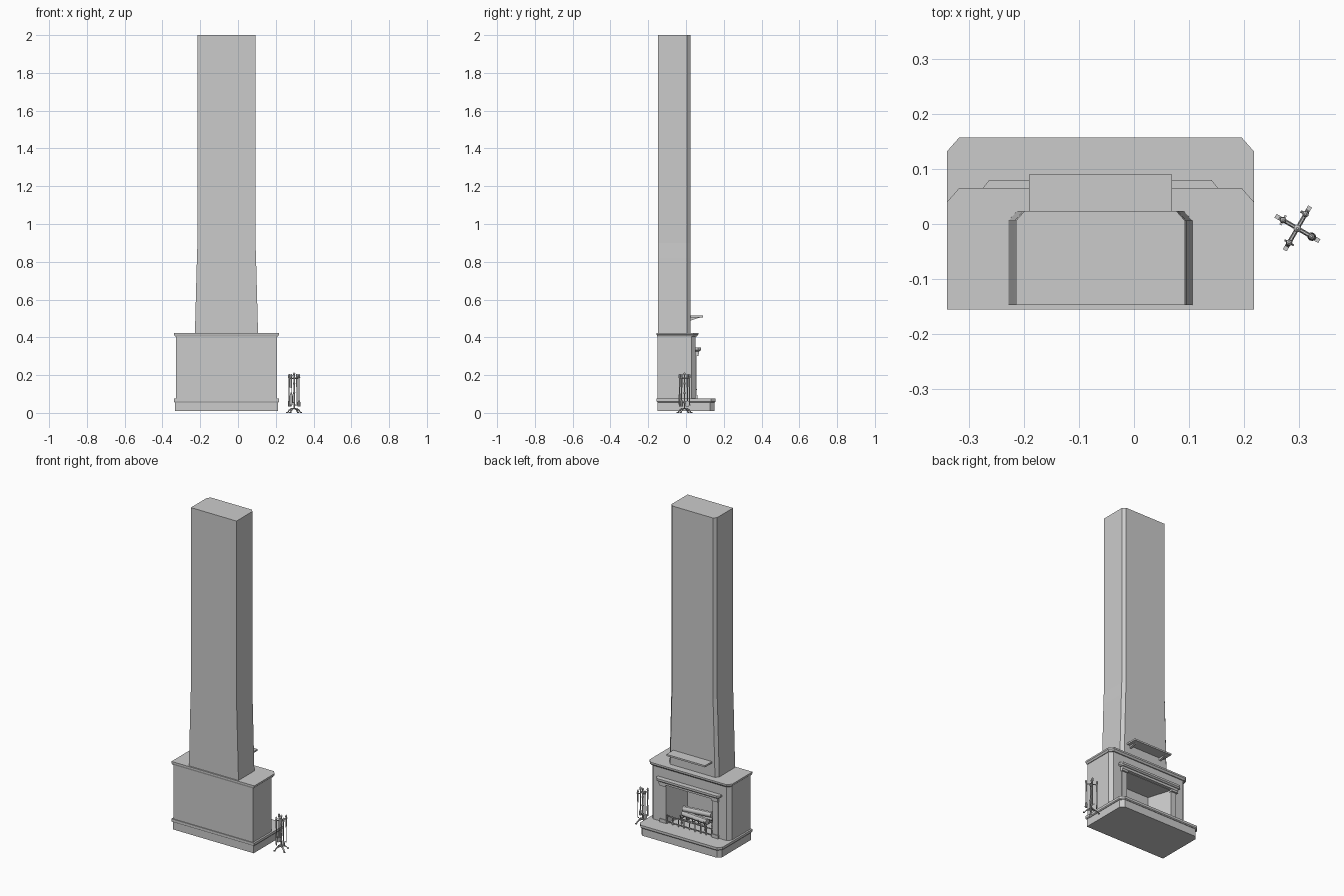
import bpy, bmesh
from math import cos, sin, radians, pi
from mathutils import Vector

if "Cube" in bpy.data.objects:
    bpy.data.objects.remove(bpy.data.objects["Cube"])

CX = -0.061  # centre line of the fireplace; its opening faces +y


def mesh(name, bm):
    bmesh.ops.recalc_face_normals(bm, faces=bm.faces[:])
    me = bpy.data.meshes.new(name)
    bm.to_mesh(me)
    bm.free()
    ob = bpy.data.objects.new(name, me)
    bpy.context.collection.objects.link(ob)
    return ob


def loft(name, rings):
    """Skin a stack of matching rings of 3D points and cap both ends."""
    bm = bmesh.new()
    vs = [[bm.verts.new(p) for p in r] for r in rings]
    n = len(rings[0])
    for a, b in zip(vs, vs[1:]):
        for i in range(n):
            bm.faces.new((a[i], a[(i + 1) % n], b[(i + 1) % n], b[i]))
    bm.faces.new(vs[0])
    bm.faces.new(vs[-1])
    return mesh(name, bm)


def plan(half, y0, y1, cx, cy, z):
    """Rectangle with its two +y corners cut off."""
    pts = [(-half, y0), (half, y0), (half, y1 - cy), (half - cx, y1),
           (cx - half, y1), (-half, y1 - cy)]
    return [(CX + x, y, z) for x, y in pts]


def prism(name, pts, z0, z1):
    return loft(name, [[(x, y, z) for x, y in pts] for z in (z0, z1)])


def box(name, x0, x1, y0, y1, z0, z1):
    return prism(name, [(x0, y0), (x1, y0), (x1, y1), (x0, y1)], z0, z1)


def rod(name, path, r, sides=8):
    """Round bar along a path; r is one radius or one per point."""
    path = [Vector(p) for p in path]
    rs = r if isinstance(r, (list, tuple)) else [r] * len(path)
    t0 = (path[-1] - path[0]).normalized()
    ref = Vector((0, 0, 1)) if abs(t0.z) < 0.8 else Vector((sin(radians(30)), cos(radians(30)), 0))
    rings = []
    for i, p in enumerate(path):
        t = (path[min(i + 1, len(path) - 1)] - path[max(i - 1, 0)]).normalized()
        u = t.cross(ref).normalized()
        v = t.cross(u)
        rings.append([p + rs[i] * (u * cos(2 * pi * k / sides) + v * sin(2 * pi * k / sides))
                      for k in range(sides)])
    ob = loft(name, rings)
    ob.data.shade_smooth()
    ob.data.set_sharp_from_angle(angle=radians(40))
    return ob


# Hearth plinth and hearth slab
loft("hearth_plinth", [plan(0.272, -0.15, 0.15, 0.02, 0.022, z) for z in (0.01, 0.058)])
loft("hearth_slab", [plan(0.275, -0.152, 0.153, 0.021, 0.024, 0.056),
                     plan(0.279, -0.155, 0.157, 0.022, 0.025, 0.061),
                     plan(0.279, -0.155, 0.157, 0.022, 0.025, 0.075)])

# Firebox walls: U-shaped plan with splayed sides
walls = [(-0.268, -0.15), (0.268, -0.15), (0.268, 0.028), (0.248, 0.05), (0.158, 0.05),
         (0.115, -0.09), (-0.115, -0.09), (-0.158, 0.05), (-0.248, 0.05), (-0.268, 0.028)]
prism("firebox_walls", [(CX + x, y) for x, y in walls], 0.075, 0.31)
loft("firebox_head", [plan(0.268, -0.15, 0.05, 0.02, 0.022, z) for z in (0.31, 0.41)])
loft("top_slab", [plan(0.272, -0.152, 0.056, 0.02, 0.023, 0.404),
                  plan(0.276, -0.154, 0.062, 0.021, 0.024, 0.411),
                  plan(0.279, -0.155, 0.065, 0.022, 0.025, 0.414),
                  plan(0.279, -0.155, 0.065, 0.022, 0.025, 0.424)])

# Chimney breast, tapered at the bottom
loft("chimney", [plan(h, -0.147, 0.024, 0.016, 0.018, z)
                 for h, z in ((0.167, 0.424), (0.1565, 0.82), (0.1535, 0.9), (0.1535, 2.0))])

# Opening surround: pilasters, corbels, lintel and mantel
for s, side in ((-1, "left"), (1, "right")):
    c = CX + s * 0.176
    box(side + "_pilaster", c - 0.018, c + 0.018, 0.045, 0.056, 0.075, 0.31)
    box(side + "_pilaster_foot", c - 0.021, c + 0.021, 0.045, 0.06, 0.075, 0.095)
    box(side + "_pilaster_capital", c - 0.022, c + 0.022, 0.045, 0.066, 0.3, 0.314)
box("lintel", CX - 0.198, CX + 0.198, 0.045, 0.068, 0.312, 0.33)
loft("mantel", [plan(0.205, 0.045, 0.072, 0.008, 0.01, 0.326),
                plan(0.215, 0.045, 0.08, 0.013, 0.016, 0.333),
                plan(0.215, 0.045, 0.08, 0.013, 0.016, 0.345)])

# Small shelf on the chimney with wedge brackets
box("chimney_shelf", CX - 0.13, CX + 0.13, 0.02, 0.09, 0.505, 0.515)
for s in (-1, 1):
    c = CX + s * 0.105
    loft("shelf_bracket", [[(c + d, y, z) for y, z in ((0.02, 0.506), (0.078, 0.506), (0.02, 0.488))]
                           for d in (-0.006, 0.006)])

# Fender rails and bars in front of the fire
for z in (0.083, 0.118):
    box("fender_rail", CX - 0.155, CX + 0.155, 0.05, 0.055, z, z + 0.005)
for i in range(9):
    x = CX - 0.15 + i * 0.0375
    rod("fender_bar", [(x, 0.053, 0.075), (x, 0.053, 0.12), (x, 0.056, 0.128)], 0.0035, 6)

# Fire grate with logs
for x in (-0.08, -0.04, 0, 0.04, 0.08):
    rod("grate_bar", [(CX + x, -0.06, 0.11), (CX + x, 0.02, 0.11), (CX + x, 0.03, 0.135)], 0.004, 6)
for y in (-0.05, 0.015):
    rod("grate_cross_bar", [(CX - 0.09, y, 0.105), (CX + 0.09, y, 0.105)], 0.004, 6)
    for s in (-1, 1):
        rod("grate_leg", [(CX + s * 0.08, y, 0.075), (CX + s * 0.08, y, 0.108)], 0.004, 6)
for y, z, skew in ((-0.045, 0.13, 0.006), (-0.003, 0.13, -0.008), (-0.024, 0.158, 0.012)):
    rod("log", [(CX - 0.088, y - skew, z), (CX + 0.088, y + skew, z)], 0.017, 9)

# Fireside tool stand: pole, curved feet and hanging arms
SX, SY = 0.297, -0.008


def at(ang, r, z, side=0.0):
    a = radians(ang)
    return (SX + r * cos(a) - side * sin(a), SY + r * sin(a) + side * cos(a), z)


def block(name, ang, r, w, t, z0, z1):
    loft(name, [[at(ang, r + i * t, z, j * w) for i, j in ((-1, -1), (1, -1), (1, 1), (-1, 1))]
                for z in (z0, z1)])


zs = [0.02, 0.05, 0.055, 0.06, 0.1, 0.106, 0.112, 0.15, 0.156, 0.162, 0.19, 0.2, 0.207, 0.213]
rs = [.004, .004, .007, .004, .004, .007, .004, .004, .007, .004, .004, .004, .007, .002]
rod("stand_pole", [(SX, SY, z) for z in zs], rs)

for k, kind in enumerate(("brush", "poker", "shovel", "tongs")):
    a = -30 + 90 * k
    foot = [(0.0, 0.026), (0.018, 0.025), (0.032, 0.016), (0.038, 0.005), (0.047, 0.006)]
    loft("stand_foot", [[at(a, r, z - d, s) for d, s in ((0, -.004), (0, .004), (.006, .004), (.006, -.004))]
                        for r, z in foot][:4] +
         [[at(a, 0.046, z, s) for z, s in ((.005, -.004), (.005, .004), (0, .004), (0, -.004))]])
    rod("stand_arm", [at(a, 0, 0.185), at(a, 0.02, 0.182), at(a, 0.036, 0.188)], 0.003, 6)
    # hanging tool: handle with knob, shaft and working end
    R = 0.03
    rod(kind + "_handle", [at(a, R, z) for z in (0.04, 0.13, 0.14, 0.185, 0.195, 0.203, 0.207)],
        [.0025, .0025, .004, .004, .006, .005, .002])
    if kind == "brush":
        rod("brush_head", [at(a, R, z) for z in (0.035, 0.058, 0.07)], [.008, .007, .003])
    elif kind == "shovel":
        block("shovel_blade", a, R, 0.010, 0.002, 0.035, 0.062)
    elif kind == "poker":
        rod("poker_hook", [at(a, R, 0.05), at(a, R, 0.04), at(a, R, 0.042, 0.010)], 0.0025, 6)
    else:
        for s in (-1, 1):
            rod("tongs_jaw", [at(a, R, 0.11), at(a, R, 0.09, s * 0.008),
                              at(a, R, 0.05, s * 0.007), at(a, R, 0.035, s * 0.002)], 0.002, 6)
